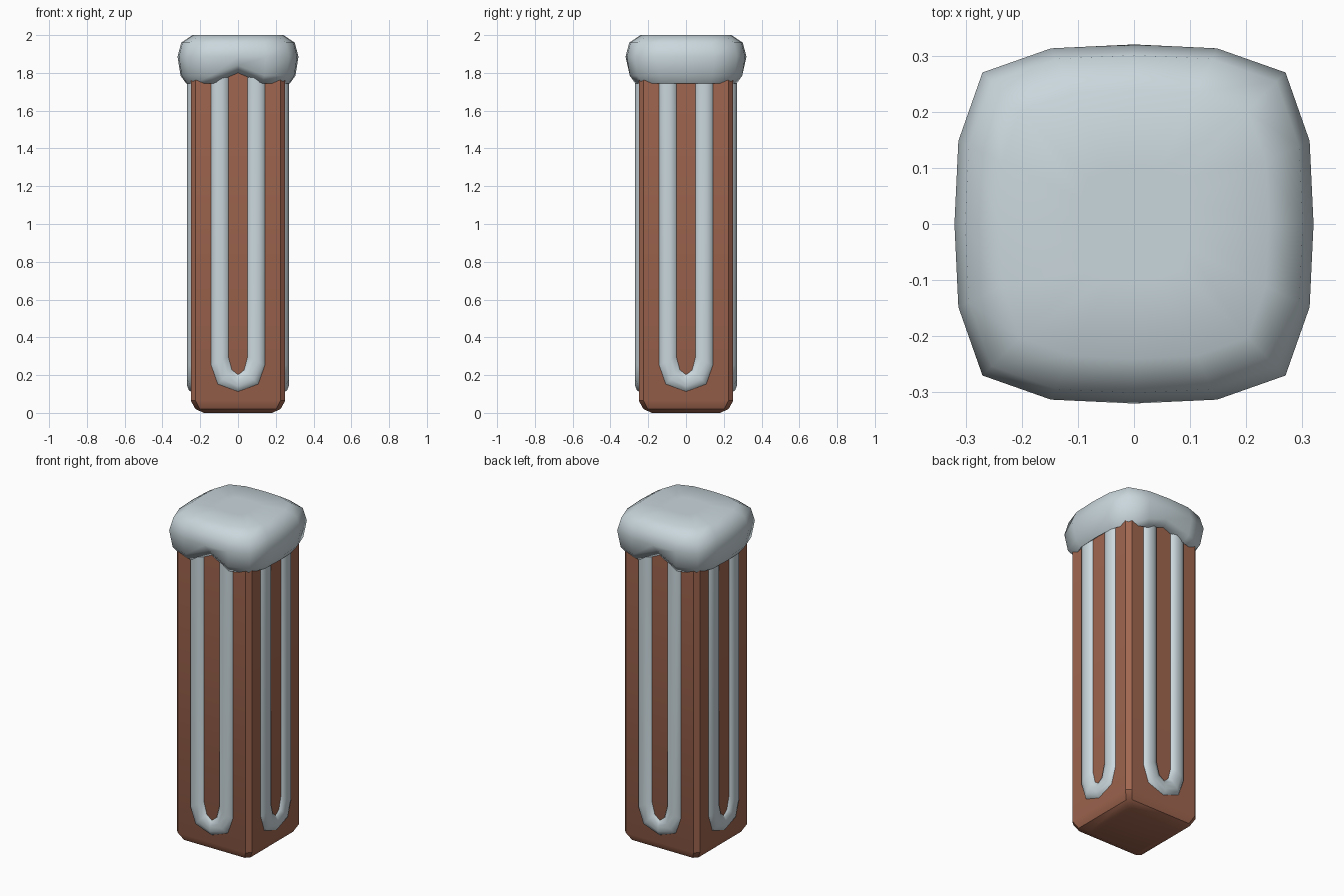
import bpy, bmesh, math
from mathutils import Vector, Matrix

if "Cube" in bpy.data.objects:
    bpy.data.objects.remove(bpy.data.objects["Cube"])


def material(name, col):
    m = bpy.data.materials.new(name)
    m.diffuse_color = (*col, 1)
    m.use_nodes = True
    m.node_tree.nodes["Principled BSDF"].inputs["Base Color"].default_value = m.diffuse_color
    return m


brick = material("red_brown", (0.36, 0.135, 0.08))
pale = material("pale_blue_grey", (0.59, 0.68, 0.72))


def loft(name, rings, mat, angle):
    """Skin a list of equal-length point rings and cap both ends."""
    bm = bmesh.new()
    vs = [[bm.verts.new(p) for p in r] for r in rings]
    n = len(vs[0])
    for a, b in zip(vs, vs[1:]):
        for i in range(n):
            bm.faces.new((a[i], a[(i + 1) % n], b[(i + 1) % n], b[i]))
    bm.faces.new(vs[0])
    bm.faces.new(vs[-1])
    bmesh.ops.recalc_face_normals(bm, faces=bm.faces)
    me = bpy.data.meshes.new(name)
    bm.to_mesh(me)
    bm.free()
    me.materials.append(mat)
    ob = bpy.data.objects.new(name, me)
    bpy.context.collection.objects.link(ob)
    bpy.ops.object.select_all(action='DESELECT')
    ob.select_set(True)
    bpy.context.view_layer.objects.active = ob
    bpy.ops.object.shade_smooth_by_angle(angle=math.radians(angle))
    return ob


def four_fold(pts):
    """Repeat a quarter outline around z."""
    return [(Matrix.Rotation(k * math.pi / 2, 2) @ Vector(p)) for k in range(4) for p in pts]


# square shaft with small chamfers and a rounded foot
outline = four_fold([(0.25, 0.225), (0.225, 0.25)])
loft("shaft", [[(p.x * s, p.y * s, z) for p in outline]
               for z, s in [(0, 0.72), (0.02, 0.9), (0.065, 1), (1.85, 1)]], brick, 35)

# swollen cap, with a notch under the middle of the front and back
outline = four_fold([(0.32, 0), (0.313, 0.148), (0.27, 0.27), (0.148, 0.313)])
rings = []
for z, s in [(1.78, 0.72), (1.745, 0.86), (1.785, 0.95), (1.885, 1), (1.96, 0.94), (2.0, 0.75), (2.0, 0.3)]:
    ring = []
    for p in outline:
        q = Vector((p.x * s, p.y * s, z))
        if abs(p.x) < 0.01 and z < 1.8:
            q.y = math.copysign(0.23 if s < 0.8 else 0.25 if s < 0.9 else 0.28, p.y)
            q.z = 1.80 if s < 0.9 else 1.84
        ring.append(q)
    rings.append(ring)
loft("cap", rings, pale, 80)

# raised U-shaped trim: matched outer and inner edge points (x, z)
half = [((0.145, 1.83), (0.048, 1.83)), ((0.145, 0.25), (0.048, 0.30)),
        ((0.11, 0.15), (0.03, 0.23))]
path = half + [((0, 0.11), (0, 0.205))] + [((-o[0], o[1]), (-i[0], i[1])) for o, i in reversed(half)]
for k, side in enumerate(["front", "right", "back", "left"]):
    turn = Matrix.Rotation(k * math.pi / 2, 3, 'Z')
    rings = []
    for o, i in path:
        ring = []
        for j in range(10):
            a = 2 * math.pi * j / 10
            t = 0.5 + 0.5 * math.cos(a)
            ring.append(turn @ Vector((i[0] + (o[0] - i[0]) * t, -0.245 - 0.025 * math.sin(a),
                                       i[1] + (o[1] - i[1]) * t)))
        rings.append(ring)
    loft(side + "_trim", rings, pale, 60)
